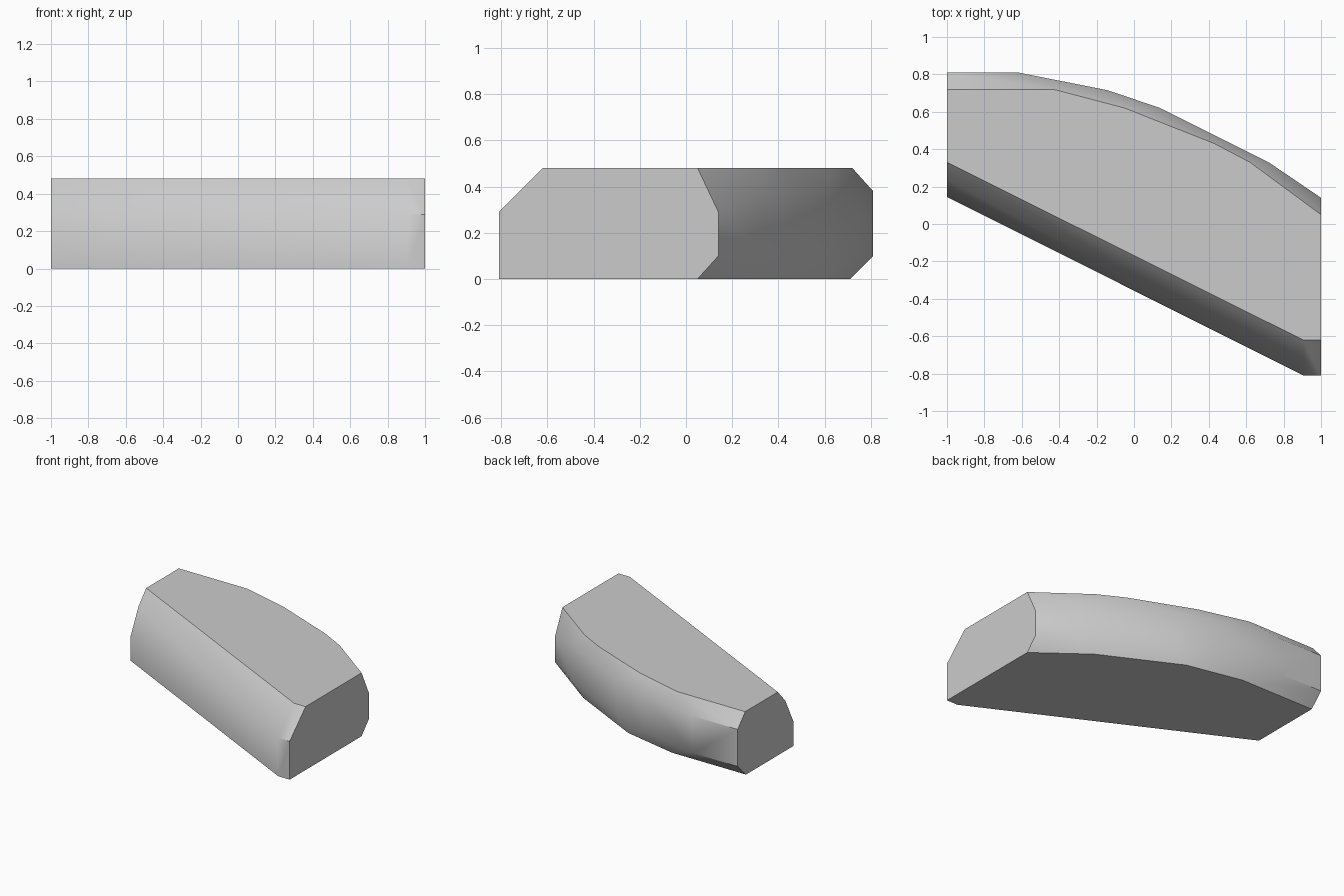
import bpy
import bmesh
import math

cube = bpy.data.objects.get("Cube")
if cube:
    bpy.data.objects.remove(cube, do_unlink=True)

HEIGHT = 0.48

# Curved back: outlines of the widest wall, the upper rim and the lower rim
back_wall = [(-1, 0.81), (-0.62, 0.81), (-0.14, 0.715), (0.14, 0.62), (0.72, 0.33), (1, 0.14)]
top_rim = [(-1, 0.72), (-0.43, 0.72), (-0.05, 0.62), (0.43, 0.43), (0.62, 0.33), (1, 0.05)]
bottom_rim = [(-1, 0.71), (-0.38, 0.71), (0.05, 0.62), (0.63, 0.33), (1, 0.05)]

# Straight front: foot line, and the sloped top edge set back from it
front_foot = [(-1, 0.145), (0.905, -0.81), (1, -0.81)]
front_top = [(-1, 0.33), (0.905, -0.62), (1, -0.62)]


def ring(outline, z):
    return [(x, y, z) for x, y in outline]


points = ring(top_rim + front_top, HEIGHT) + ring(bottom_rim + front_foot, 0)
points += ring(back_wall, 0.10) + ring(back_wall[:-1], 0.38) + ring(back_wall[-1:], 0.29)
# Upper break of the front wall, rounder at the narrow end
points += ring(front_foot[1:], 0.29) + [(-1, 0.145, 0.19), (-1, 0.24, 0.38)]

# Skin the faceted block and merge its flat faces
bm = bmesh.new()
for p in points:
    bm.verts.new(p)
hull = bmesh.ops.convex_hull(bm, input=bm.verts[:])
unused = [v for v in bm.verts if not v.link_faces]
bmesh.ops.delete(bm, geom=unused, context='VERTS')
bmesh.ops.dissolve_limit(bm, angle_limit=math.radians(0.5), verts=bm.verts[:], edges=bm.edges[:])
bmesh.ops.recalc_face_normals(bm, faces=bm.faces[:])
mesh = bpy.data.meshes.new("curved_block")
bm.to_mesh(mesh)
bm.free()

block = bpy.data.objects.new("curved_block", mesh)
bpy.context.collection.objects.link(block)

# Plain grey surface
grey = bpy.data.materials.new("plain_grey")
grey.use_nodes = True
colour = (0.6, 0.6, 0.6, 1)
grey.diffuse_color = colour
grey.node_tree.nodes["Principled BSDF"].inputs["Base Color"].default_value = colour
mesh.materials.append(grey)

# Soft walls with crisp rims
bpy.ops.object.select_all(action='DESELECT')
block.select_set(True)
bpy.context.view_layer.objects.active = block
bpy.ops.object.shade_smooth_by_angle(angle=math.radians(40))
